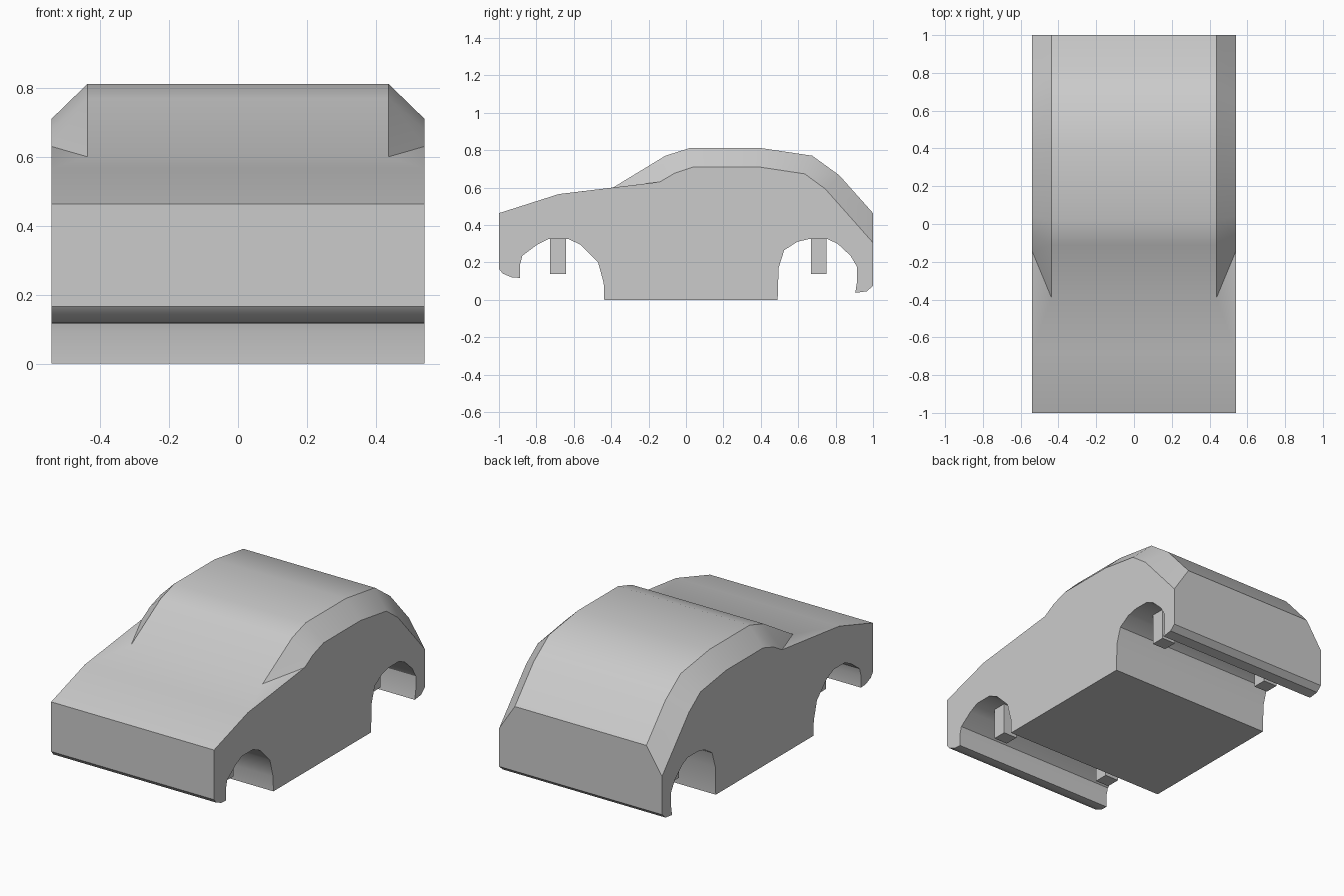
import bpy
import bmesh
import math

default_cube = bpy.data.objects.get("Cube")
if default_cube:
    bpy.data.objects.remove(default_cube, do_unlink=True)

HALF_WIDTH = 0.541
ROOF_HALF_WIDTH = 0.437

body_grey = bpy.data.materials.new("body_grey")
body_grey.use_nodes = True
colour = (0.6, 0.6, 0.6, 1)
body_grey.diffuse_color = colour
body_grey.node_tree.nodes["Principled BSDF"].inputs["Base Color"].default_value = colour


def finish(name, bm):
    """Turn a bmesh into a grey object with sharp edges kept."""
    bmesh.ops.recalc_face_normals(bm, faces=bm.faces)
    mesh = bpy.data.meshes.new(name)
    bm.to_mesh(mesh)
    bm.free()
    mesh.materials.append(body_grey)
    obj = bpy.data.objects.new(name, mesh)
    bpy.context.collection.objects.link(obj)
    bpy.ops.object.select_all(action="DESELECT")
    obj.select_set(True)
    bpy.context.view_layer.objects.active = obj
    bpy.ops.object.shade_smooth_by_angle(angle=math.radians(30))
    return obj


# Side profiles as (y, z) points
hood = [(-1, .463), (-.68, .565)]
cabin_side = [(-.14, .63), (-.06, .677), (.04, .71), (.39, .71),
              (.635, .673), (.745, .592), (1, .305)]
cabin_roof = [(-.39, .6), (-.11, .77), (.02, .811), (.4, .811),
              (.675, .77), (.82, .665), (1, .463)]
rear_bumper = [(1, .075), (.967, .045), (.905, .037)]
rear_arch = [(.915, .1), (.915, .175), (.88, .235), (.81, .3), (.755, .325),
             (.66, .325), (.595, .31), (.525, .265), (.495, .17), (.49, 0)]
front_arch = [(-.437, 0), (-.44, .09), (-.47, .2), (-.565, .295), (-.63, .325),
              (-.735, .325), (-.795, .295), (-.875, .235), (-.887, .19)]
front_bumper = [(-.887, .117), (-.93, .119), (-.98, .14), (-1, .165)]

# Body shell: two mirrored sides joined by full-width strips
bm = bmesh.new()


def row(points, x):
    return [bm.verts.new((x, y, z)) for y, z in points]


under = rear_bumper + rear_arch + front_arch + front_bumper
sides = []
for sign in (-1, 1):
    part = {
        "hood": row(hood, sign * HALF_WIDTH),
        "sill": row(cabin_side, sign * HALF_WIDTH),
        "roof": row(cabin_roof, sign * ROOF_HALF_WIDTH),
        "under": row(under, sign * HALF_WIDTH),
    }
    bm.faces.new(part["hood"] + part["sill"] + part["under"])
    # Sloping facets between the side and the roof
    sill, roof = part["sill"], part["roof"]
    for i in range(len(roof) - 1):
        bm.faces.new((sill[i], sill[i + 1], roof[i + 1], roof[i]))
    sides.append(part)

right, left = sides


def bridge(a, b):
    for i in range(len(a) - 1):
        bm.faces.new((a[i], a[i + 1], b[i + 1], b[i]))


def span(a, b):
    """One flat face across the whole width."""
    bm.faces.new(a + b[::-1])


bridge(right["roof"], left["roof"])
bridge(right["under"] + right["hood"], left["under"] + left["hood"])
# Upper hood reaching around the windscreen base, and the tail panel
span(*[[p["hood"][-1], p["sill"][0], p["roof"][0]] for p in (right, left)])
span(*[[p["roof"][-1], p["sill"][-1], p["under"][0]] for p in (right, left)])
finish("car_body", bm)

# Wheel mounts hanging inside the arches
for axle, y in (("front", -.685), ("rear", .71)):
    for side, sign in (("right", 1), ("left", -1)):
        bm = bmesh.new()
        bmesh.ops.create_cube(bm, size=1)
        bmesh.ops.scale(bm, vec=(.09, .085, .19), verts=bm.verts)
        bmesh.ops.translate(bm, vec=(sign * .375, y, .232), verts=bm.verts)
        finish(f"{axle}_{'left' if sign > 0 else 'right'}_wheel_mount", bm)
